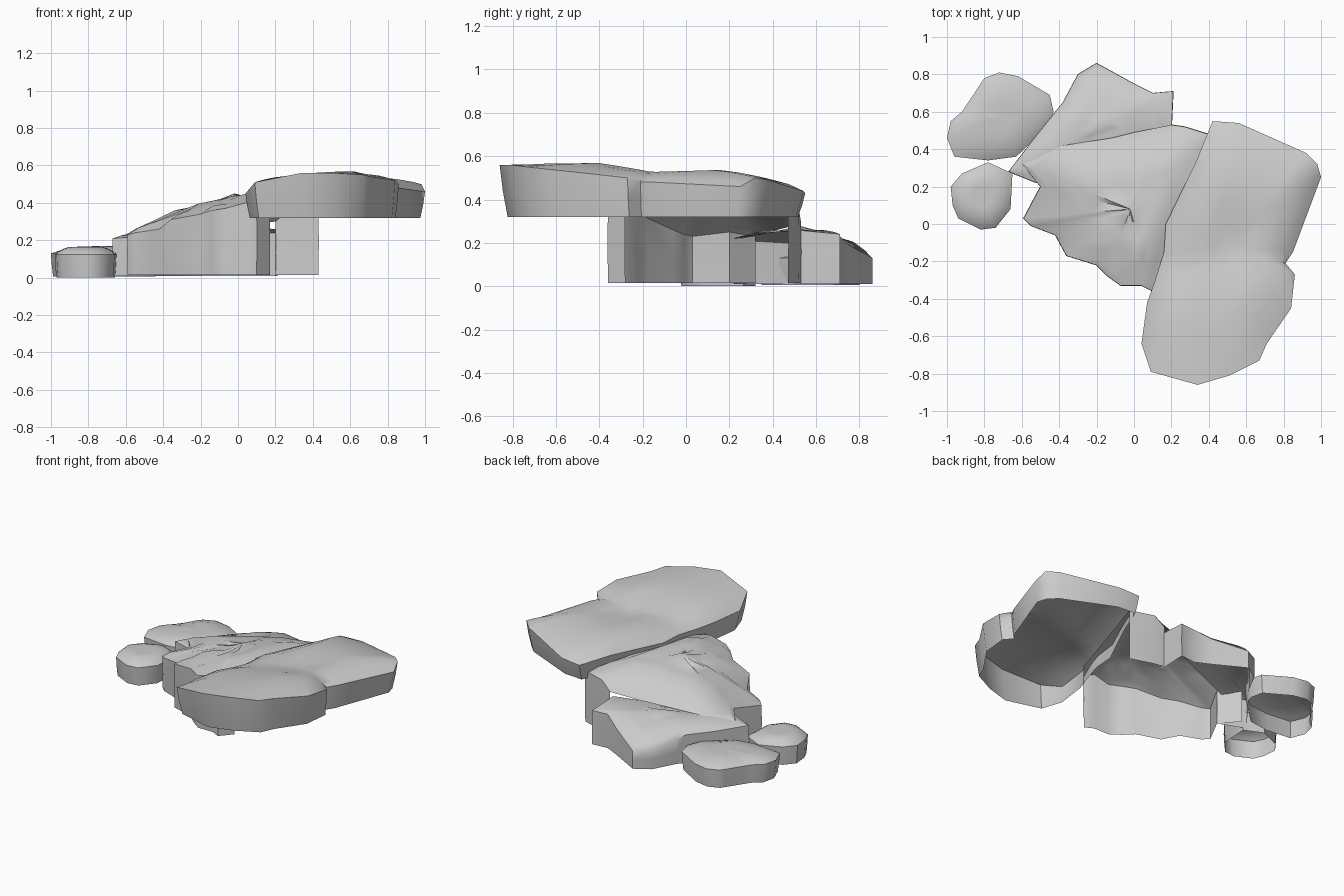
import bpy
import bmesh
import math
import random
from mathutils import Vector

random.seed(4)
cube = bpy.data.objects.get("Cube")
if cube:
    bpy.data.objects.remove(cube)

# One plain stone colour for every rock
stone = bpy.data.materials.new("grey_stone")
stone.use_nodes = True
stone.diffuse_color = (0.6, 0.6, 0.6, 1)
shader = next(n for n in stone.node_tree.nodes if n.type == 'BSDF_PRINCIPLED')
shader.inputs["Base Color"].default_value = (0.6, 0.6, 0.6, 1)
shader.inputs["Roughness"].default_value = 0.9


def blended_height(x, y, peaks):
    """Height at a point, blended from the nearest named peaks."""
    total = weight_sum = 0.0
    for px, py, pz in peaks:
        weight = 1 / ((px - x) ** 2 + (py - y) ** 2 + 0.004)
        total += weight * pz
        weight_sum += weight
    return total / weight_sum


def rock(name, rim, peaks, floor, taper=1.0, open_edges=(), roughness=0.0):
    """Hollow rock: walls under a rim outline, and a domed top over it."""
    rim = [Vector(p) for p in rim]
    area = sum(a.x * b.y - b.x * a.y for a, b in zip(rim, rim[1:] + rim[:1]))
    if area < 0:
        rim.reverse()
    count = len(rim)
    centre = Vector((peaks[0][0], peaks[0][1], 0))
    bm = bmesh.new()

    def ring_at(scale, height):
        ring = []
        for p in rim:
            x = centre.x + (p.x - centre.x) * scale
            y = centre.y + (p.y - centre.y) * scale
            ring.append(bm.verts.new((x, y, height(x, y, p))))
        return ring

    def bridge(low, high, skipped=()):
        for i in range(count):
            j = (i + 1) % count
            if i not in skipped:
                bm.faces.new((low[i], low[j], high[j], high[i]))

    # Walls
    base = ring_at(taper, lambda x, y, p: floor)
    waist = ring_at((1 + taper) / 2 + 0.005, lambda x, y, p: (floor + p.z) / 2)
    edge = ring_at(1, lambda x, y, p: p.z)
    bridge(base, waist, open_edges)
    bridge(waist, edge, open_edges)

    # Domed top, rising quickly near the rim
    previous = edge
    for scale in (0.9, 0.74, 0.55, 0.35, 0.16):
        blend = min(1, (1 - scale) * 2.4) ** 0.7

        def height(x, y, p):
            top = blended_height(x, y, peaks)
            bump = random.uniform(-roughness, roughness)
            return p.z + (top - p.z) * blend + bump

        ring = ring_at(scale, height)
        bridge(previous, ring)
        previous = ring
    tip = bm.verts.new((centre.x, centre.y, peaks[0][2]))
    for i in range(count):
        bm.faces.new((previous[i], previous[(i + 1) % count], tip))

    mesh = bpy.data.meshes.new(name)
    bm.to_mesh(mesh)
    bm.free()
    mesh.materials.append(stone)
    obj = bpy.data.objects.new(name, mesh)
    bpy.context.collection.objects.link(obj)
    bpy.ops.object.select_all(action='DESELECT')
    obj.select_set(True)
    bpy.context.view_layer.objects.active = obj
    bpy.ops.object.shade_smooth_by_angle(angle=math.radians(45))
    return obj


def level(points, z):
    """Give every outline point the same rim height."""
    return [(x, y, z) for x, y in points]


# Overhanging upper slab: rounded front lobe, dip, and rear lobe
rock("upper_slab",
     [(.42, .55, .43), (.56, .54, .44), (.92, .38, .49), (.98, .32, .5),
      (1, .25, .46), (.85, -.15, .48), (.81, -.21, .48), (.86, -.27, .5),
      (.84, -.45, .52), (.71, -.64, .54), (.67, -.73, .55), (.51, -.81, .56),
      (.34, -.86, .56), (.09, -.79, .51), (.04, -.64, .45), (.07, -.42, .45),
      (.11, -.31, .44), (.16, -.15, .44), (.17, 0, .44), (.33, .33, .44)],
     [(.5, -.12, .5), (.55, -.6, .575), (.6, -.4, .575), (.3, -.55, .55),
      (.75, .2, .54), (.55, .28, .52), (.25, -.2, .48)],
     floor=.32, taper=.95)

# Stepped middle rock, open underneath and on its covered side
rock("stepped_rock",
     [(.43, .47, .36), (.27, .52, .36), (.2, .53, .3), (0, .49, .28),
      (-.12, .46, .27), (-.38, .42, .26), (-.6, .32, .23), (-.5, .2, .25),
      (-.59, .03, .23), (-.55, -.01, .24), (-.42, -.06, .26),
      (-.36, -.17, .31), (-.2, -.22, .34), (-.14, -.28, .36),
      (-.07, -.33, .37), (.04, -.33, .4), (.1, -.36, .38), (.17, -.28, .39)],
     [(-.02, .08, .45), (.05, -.1, .47), (.15, .2, .45), (.1, .38, .41),
      (-.18, .05, .39), (-.2, .25, .36), (-.35, .05, .34), (-.45, .1, .28),
      (-.1, -.15, .4)],
     floor=.015, open_edges=(2, 3, 4, 5, 17), roughness=.01)

# Lower ledge behind the stepped rock
rock("back_ledge",
     [(.2, .5, .26), (.21, .71, .24), (.1, .7, .24), (0, .75, .19),
      (-.2, .86, .13), (-.3, .8, .14), (-.38, .65, .18), (-.42, .6, .2),
      (-.54, .45, .2), (-.67, .28, .21), (-.52, .22, .22)],
     [(-.18, .52, .28), (.05, .6, .26), (-.2, .7, .22), (-.4, .45, .25)],
     floor=.01, open_edges=(10,), roughness=.004)

# Two loose boulders
rock("large_boulder",
     level([(-1, .46), (-.96, .36), (-.78, .34), (-.63, .36), (-.46, .52),
            (-.43, .6), (-.45, .69), (-.62, .79), (-.72, .81), (-.8, .78),
            (-.82, .75), (-.88, .66), (-.92, .6), (-.98, .55)], .13),
     [(-.71, .57, .17), (-.6, .68, .165), (-.85, .48, .16)],
     floor=.005, taper=.96, roughness=.003)
rock("small_boulder",
     level([(-.97, .1), (-.94, .03), (-.82, -.03), (-.74, -.02), (-.66, .08),
            (-.65, .27), (-.78, .33), (-.92, .27), (-.98, .2)], .125),
     [(-.81, .15, .165), (-.72, .2, .165)],
     floor=0, taper=.95)
